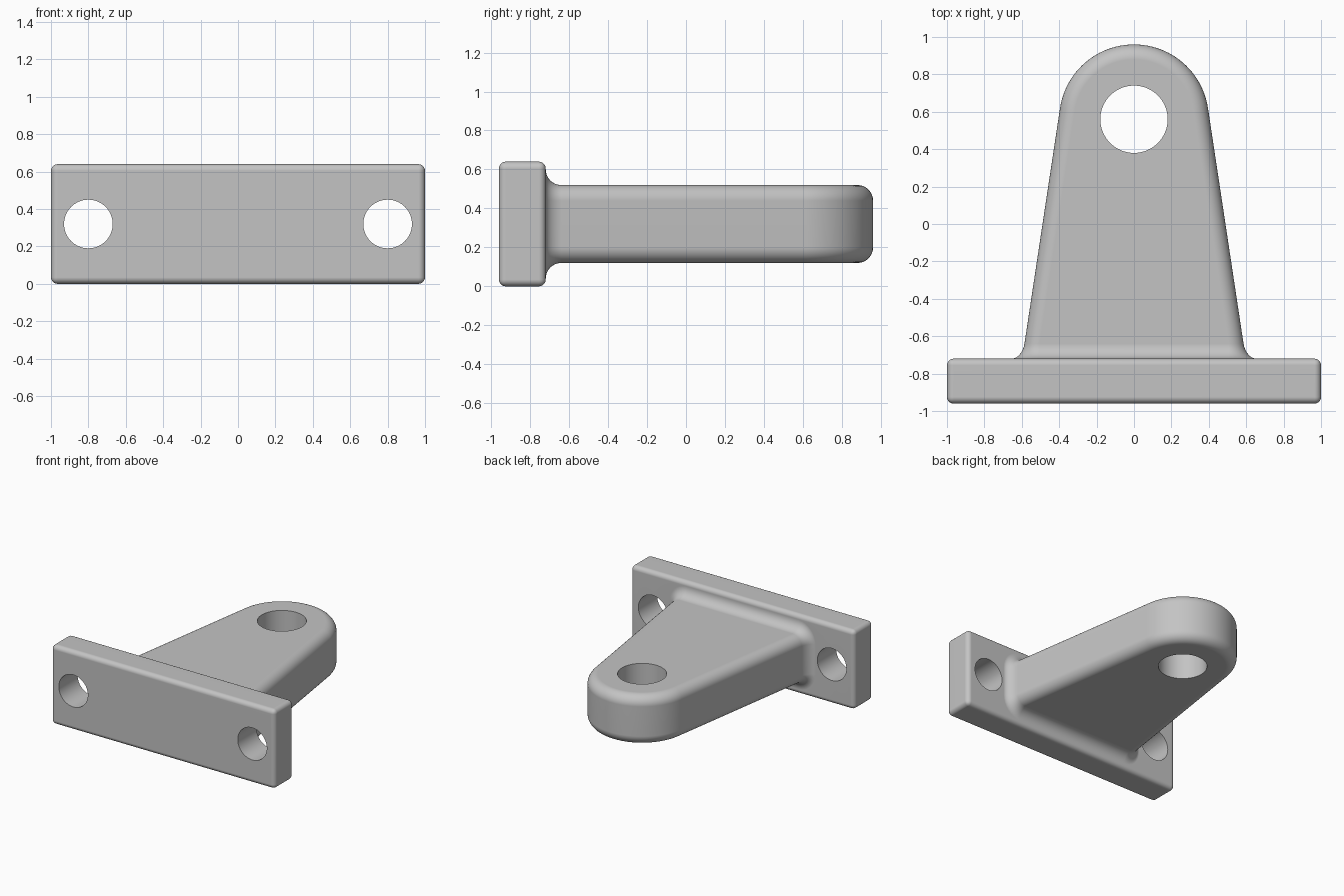
import bpy, bmesh, math
from mathutils import Matrix

if "Cube" in bpy.data.objects:
    bpy.data.objects.remove(bpy.data.objects["Cube"])

metal = bpy.data.materials.new("light_grey")
metal.diffuse_color = (0.55, 0.55, 0.55, 1)
metal.use_nodes = True
metal.node_tree.nodes["Principled BSDF"].inputs["Base Color"].default_value = metal.diffuse_color


def make_object(name, bm):
    bmesh.ops.recalc_face_normals(bm, faces=bm.faces)
    mesh = bpy.data.meshes.new(name)
    bm.to_mesh(mesh)
    bm.free()
    mesh.materials.append(metal)
    obj = bpy.data.objects.new(name, mesh)
    bpy.context.collection.objects.link(obj)
    return obj


def apply_boolean(obj, other, operation):
    mod = obj.modifiers.new(operation.lower(), 'BOOLEAN')
    mod.operation, mod.solver, mod.object = operation, 'EXACT', other
    bpy.context.view_layer.objects.active = obj
    bpy.ops.object.modifier_apply(modifier=mod.name)
    bpy.data.objects.remove(other)


def drill(obj, location, radius, axis):
    bm = bmesh.new()
    bmesh.ops.create_cone(bm, cap_ends=True, segments=64, radius1=radius,
                          radius2=radius, depth=1,
                          matrix=Matrix.Translation(location)
                          @ Matrix.Rotation(math.pi / 2 if axis == 'Y' else 0, 4, 'X'))
    apply_boolean(obj, make_object("hole_cutter", bm), 'DIFFERENCE')


# Mounting plate with rounded edges
bm = bmesh.new()
bmesh.ops.create_cube(bm, size=1, matrix=Matrix.Translation((0, -0.84, 0.32))
                      @ Matrix.Diagonal((2, 0.24, 0.64, 1)))
bmesh.ops.bevel(bm, geom=list(bm.edges), offset=0.035, offset_type='OFFSET',
                segments=5, profile=0.5, affect='EDGES')
bracket = make_object("mounting_bracket", bm)

# Tapered arm: outline rings stacked in z, inset at top and bottom for the rounding
ROUND, TIP_Y, TIP_R, ROOT_Y, STEPS, ARC = 0.08, 0.56, 0.40, -0.64, 8, 48
taper = math.atan(0.151)
bm = bmesh.new()
rings, angles = [], []
for half, z_mid in ((-1, 0.20), (1, 0.44)):
    for i in range(STEPS + 1):
        a = math.pi / 2 * (i / STEPS - (1 if half < 0 else 0))
        r = TIP_R - ROUND * (1 - math.cos(a))
        z = z_mid + ROUND * math.sin(a)
        pts = []
        for k in range(ARC + 1):
            t = taper + (math.pi - 2 * taper) * k / ARC
            pts.append((r * math.cos(t), TIP_Y + r * math.sin(t), z))
        root_x = pts[0][0] + (pts[0][1] - ROOT_Y) * math.tan(taper)
        pts = [(root_x, ROOT_Y, z)] + pts + [(-root_x, ROOT_Y, z)]
        rings.append([bm.verts.new(p) for p in pts])
        angles.append(a)
for low, high in zip(rings, rings[1:]):
    for k in range(len(low) - 1):
        bm.faces.new((low[k], low[k + 1], high[k + 1], high[k]))
bm.faces.new(rings[0])
bm.faces.new(rings[-1])

# Concave fillet flaring from the arm root into the plate
n = len(rings)
base = ([(rings[i][0], angles[i], 1) for i in range(n)]
        + [(rings[i][-1], angles[i], -1) for i in reversed(range(n))])
previous = [v for v, a, s in base]
flare = [(ROUND * math.sin(b), ROUND * (1 - math.cos(b)))
         for b in (math.pi / 2 * i / STEPS for i in range(1, STEPS + 1))]
for drop, e in flare + [(ROUND + 0.03, ROUND)]:
    loop = []
    for v, a, s in base:
        dx = (0.7 * e + 0.151 * drop) * math.cos(a)
        loop.append(bm.verts.new((v.co.x + s * dx, ROOT_Y - drop,
                                  v.co.z + e * math.sin(a))))
    for k in range(len(loop)):
        j = (k + 1) % len(loop)
        bm.faces.new((previous[k], previous[j], loop[j], loop[k]))
    previous = loop
bm.faces.new(previous)
apply_boolean(bracket, make_object("arm", bm), 'UNION')

# Pin hole through the arm and bolt holes through the plate
drill(bracket, (0, TIP_Y, 0.32), 0.18, 'Z')
for side in (-1, 1):
    drill(bracket, (side * 0.8, -0.84, 0.32), 0.13, 'Y')

# Smooth rounded edges, crisp hole rims
bpy.ops.object.select_all(action='DESELECT')
bracket.select_set(True)
bpy.context.view_layer.objects.active = bracket
bpy.ops.object.shade_smooth_by_angle(angle=math.radians(35))
weighted = bracket.modifiers.new("flat_faces", 'WEIGHTED_NORMAL')
weighted.keep_sharp = True
